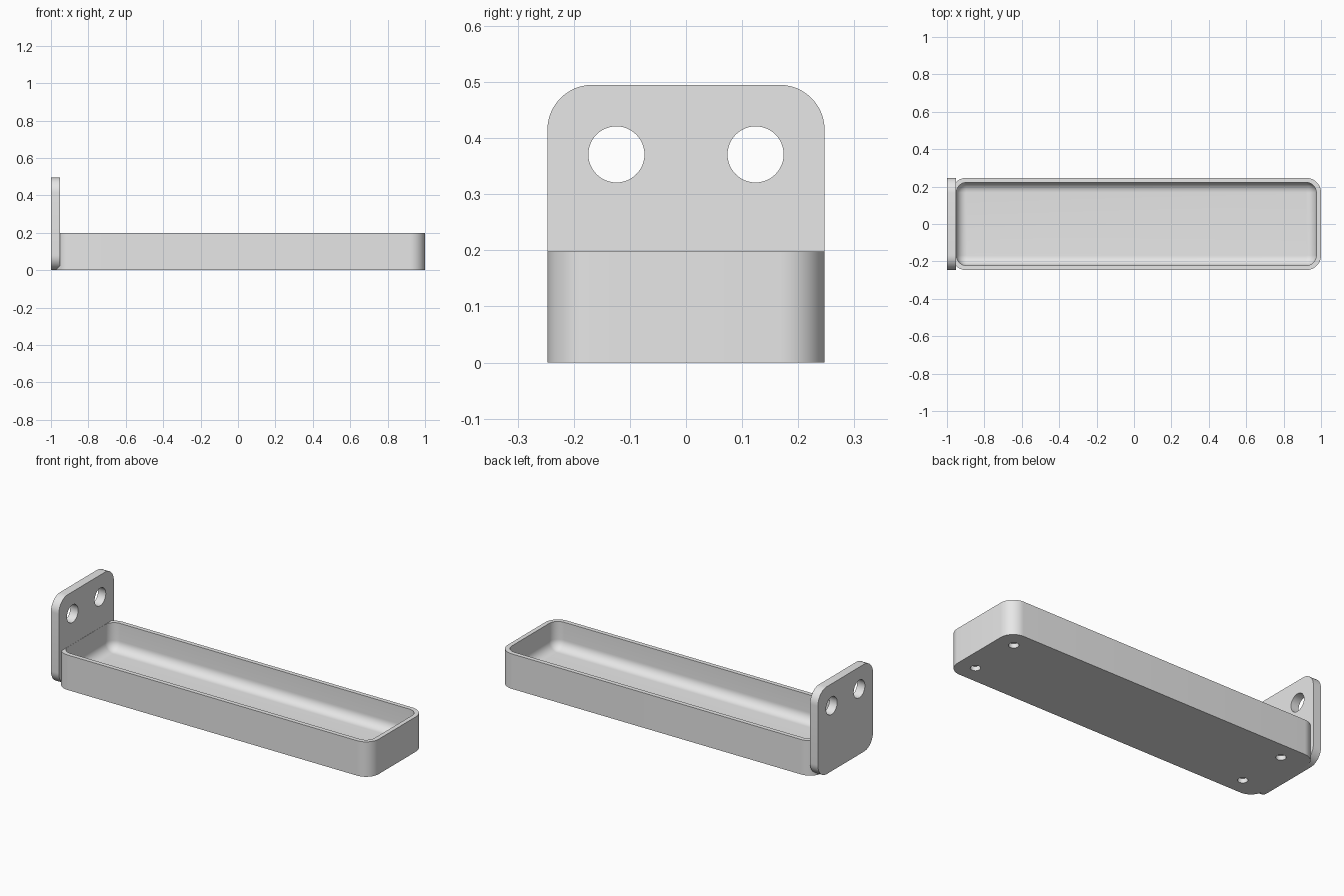
import bpy
import bmesh
from math import cos, sin, pi, radians

cube = bpy.data.objects.get("Cube")
if cube:
    bpy.data.objects.remove(cube, do_unlink=True)

# Single plain grey finish
grey = bpy.data.materials.new("plain grey")
grey.use_nodes = True
COLOR = (0.8, 0.8, 0.8, 1)
grey.diffuse_color = COLOR
grey.node_tree.nodes["Principled BSDF"].inputs["Base Color"].default_value = COLOR


def rounded_rect(u0, u1, v0, v1, r, steps=12):
    """Counter-clockwise outline of a rounded rectangle."""
    centres = [(u1 - r, v1 - r), (u0 + r, v1 - r), (u0 + r, v0 + r), (u1 - r, v0 + r)]
    return [(cu + r * cos((k + i / steps) * pi / 2), cv + r * sin((k + i / steps) * pi / 2))
            for k, (cu, cv) in enumerate(centres) for i in range(steps + 1)]


def loft(name, layers, place=lambda u, v, w: (u, v, w)):
    """Skin a stack of (outline, height) layers and cap both ends."""
    bm = bmesh.new()
    rings = [[bm.verts.new(place(u, v, w)) for u, v in outline] for outline, w in layers]
    n = len(rings[0])
    for a, b in zip(rings, rings[1:]):
        for i in range(n):
            j = (i + 1) % n
            bm.faces.new((a[i], a[j], b[j], b[i]))
    bm.faces.new(rings[0][::-1])
    bm.faces.new(rings[-1])
    bmesh.ops.recalc_face_normals(bm, faces=bm.faces)
    mesh = bpy.data.meshes.new(name)
    bm.to_mesh(mesh)
    bm.free()
    mesh.materials.append(grey)
    obj = bpy.data.objects.new(name, mesh)
    bpy.context.collection.objects.link(obj)
    return obj


def drill(obj, location, radius, depth, rotation=(0, 0, 0)):
    """Cut a round hole and remove the cutter."""
    bpy.ops.mesh.primitive_cylinder_add(vertices=48, radius=radius, depth=depth,
                                        location=location, rotation=rotation)
    cutter = bpy.context.object
    cutter.hide_render = True
    cutter.data.materials.append(grey)
    mod = obj.modifiers.new("hole", 'BOOLEAN')
    mod.operation = 'DIFFERENCE'
    mod.solver = 'EXACT'
    mod.object = cutter
    bpy.context.view_layer.objects.active = obj
    bpy.ops.object.modifier_apply(modifier=mod.name)
    bpy.data.objects.remove(cutter, do_unlink=True)


def smooth(obj):
    bpy.ops.object.select_all(action='DESELECT')
    obj.select_set(True)
    bpy.context.view_layer.objects.active = obj
    bpy.ops.object.shade_smooth_by_angle(angle=radians(30))


HALF_W, CORNER, RIM, WALL = 0.247, 0.08, 0.198, 0.025
FLOOR, FILLET = 0.045, 0.053


def tray_outline(inset):
    return rounded_rect(-0.975 + inset, 1 - inset, -HALF_W + inset, HALF_W - inset,
                        CORNER - inset)


# Tray: outer wall, rim, then inner wall with a filleted floor
layers = [(tray_outline(0), 0), (tray_outline(0), RIM), (tray_outline(WALL), RIM)]
for i in range(11):
    t = i / 10 * pi / 2
    layers.append((tray_outline(WALL + FILLET * (1 - cos(t))),
                   FLOOR + FILLET * (1 - sin(t))))
tray = loft("tray", layers)

# Four blind holes under the tray
for x in (-0.825, 0.9):
    for y in (-0.147, 0.147):
        drill(tray, (x, y, 0), 0.026, 0.05)
smooth(tray)

# Upright mounting plate with two through holes
plate_outline = rounded_rect(-HALF_W, HALF_W, 0, 0.495, CORNER)
plate = loft("mounting_plate", [(plate_outline, -1), (plate_outline, -0.951)],
             lambda u, v, w: (w, u, v))
for y in (-0.124, 0.124):
    drill(plate, (-0.975, y, 0.371), 0.05, 0.2, (0, pi / 2, 0))
smooth(plate)
